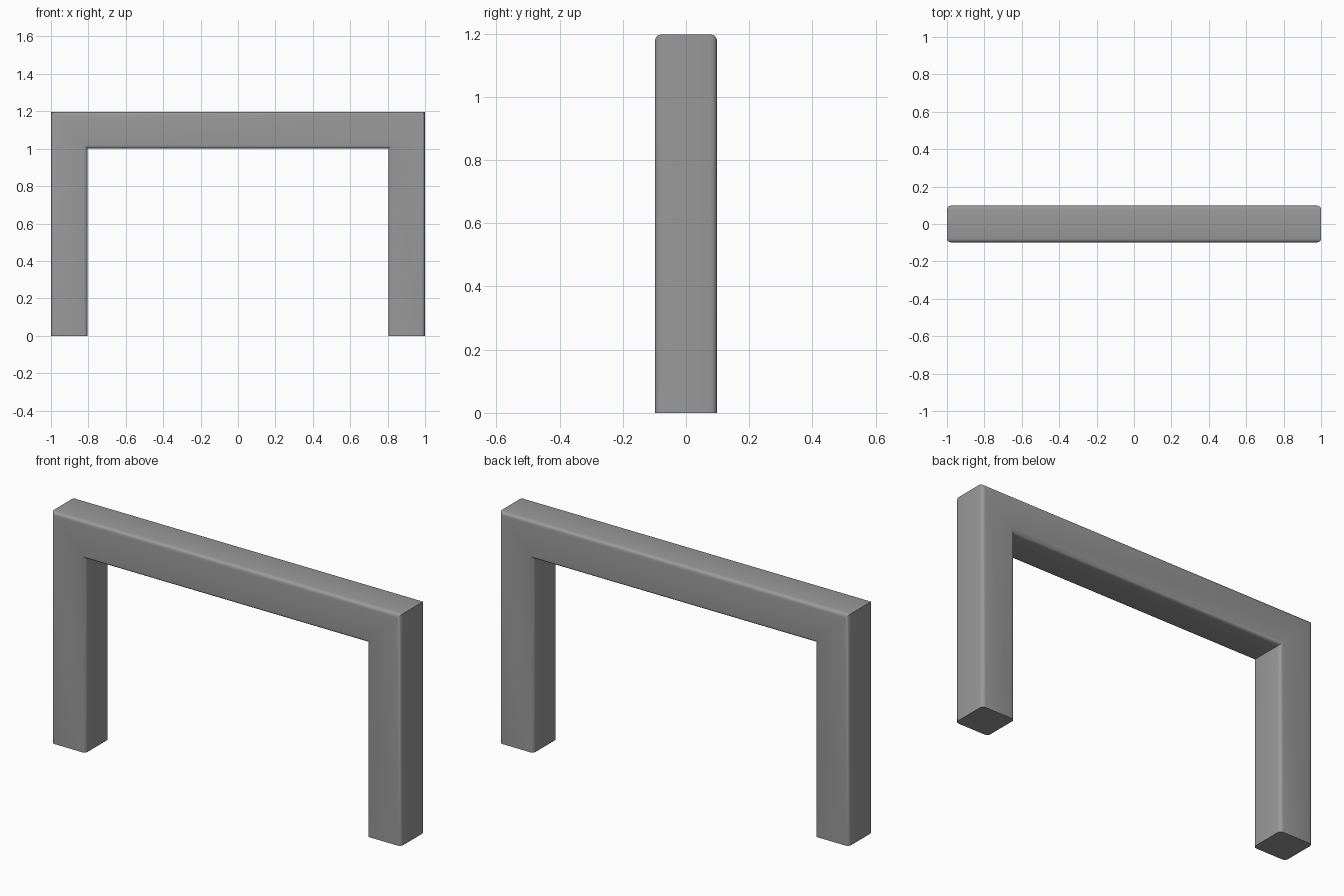
import bpy, bmesh, math
from mathutils import Vector

cube = bpy.data.objects.get("Cube")
if cube:
    bpy.data.objects.remove(cube, do_unlink=True)

HALF = 0.098      # half the bar width
RADIUS = 0.02     # rounding of the long edges
HEIGHT = 1.197
STEPS = 4

grey = bpy.data.materials.new("mid grey")
grey.use_nodes = True
colour = (0.32, 0.32, 0.32, 1)
grey.diffuse_color = colour
grey.node_tree.nodes["Principled BSDF"].inputs["Base Color"].default_value = colour

# Rounded square cross-section: (outward offset, y)
section = []
for quarter in range(4):
    mid = math.radians(45 + 90 * quarter)
    cx = math.copysign(HALF - RADIUS, math.cos(mid))
    cy = math.copysign(HALF - RADIUS, math.sin(mid))
    for i in range(STEPS + 1):
        a = math.radians(90 * (quarter + i / STEPS))
        section.append((cx + RADIUS * math.cos(a), cy + RADIUS * math.sin(a)))

# Centre line of the frame with its outward mitre directions
side, beam = 1 - HALF, HEIGHT - HALF
path = [(Vector((-side, 0, 0)), Vector((-1, 0, 0))),
        (Vector((-side, 0, beam)), Vector((-1, 0, 1))),
        (Vector((side, 0, beam)), Vector((1, 0, 1))),
        (Vector((side, 0, 0)), Vector((1, 0, 0)))]

# Sweep the section along the frame
bm = bmesh.new()
rings = [[bm.verts.new(p + out * u + Vector((0, v, 0))) for u, v in section]
         for p, out in path]
n = len(section)
for a, b in zip(rings, rings[1:]):
    for i in range(n):
        j = (i + 1) % n
        bm.faces.new((a[i], a[j], b[j], b[i]))
bm.faces.new(rings[0])    # feet
bm.faces.new(rings[-1])
bmesh.ops.recalc_face_normals(bm, faces=bm.faces)
mesh = bpy.data.meshes.new("frame")
bm.to_mesh(mesh)
bm.free()
mesh.materials.append(grey)

frame = bpy.data.objects.new("frame", mesh)
bpy.context.collection.objects.link(frame)
bpy.context.view_layer.objects.active = frame
frame.select_set(True)
bpy.ops.object.shade_smooth_by_angle(angle=math.radians(40))
